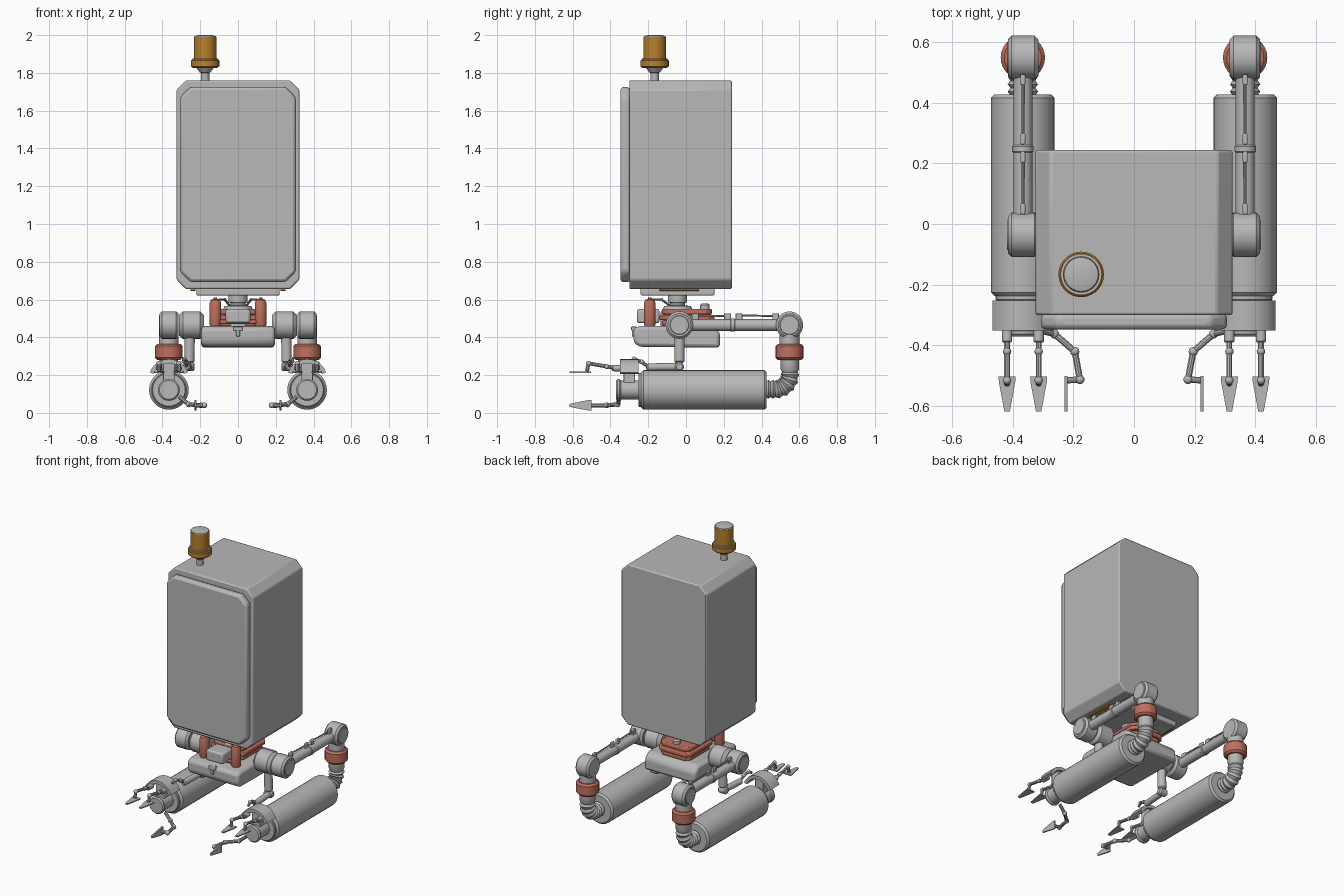
import bpy, bmesh, math
from mathutils import Vector

if "Cube" in bpy.data.objects:
    bpy.data.objects.remove(bpy.data.objects["Cube"])


def material(name, rgb):
    m = bpy.data.materials.new(name)
    m.diffuse_color = (*rgb, 1)
    m.use_nodes = True
    m.node_tree.nodes["Principled BSDF"].inputs["Base Color"].default_value = m.diffuse_color
    return m


GREY = material("light_grey", (0.48, 0.48, 0.48))
RED = material("brick_red", (0.52, 0.16, 0.11))
GOLD = material("amber", (0.48, 0.22, 0.025))


def finish(bm, name, mat, bevel=0, mirror=False):
    """Turn a bmesh into an object, optionally bevelled and mirrored in x."""
    bmesh.ops.recalc_face_normals(bm, faces=bm.faces)
    me = bpy.data.meshes.new(name)
    bm.to_mesh(me)
    bm.free()
    me.materials.append(mat)
    ob = bpy.data.objects.new(name, me)
    bpy.context.collection.objects.link(ob)
    if bevel:
        mod = ob.modifiers.new("bevel", 'BEVEL')
        mod.width, mod.segments, mod.limit_method = bevel, 2, 'ANGLE'
    if mirror:
        ob.modifiers.new("mirror", 'MIRROR').use_mirror_merge = False
    return ob


def tube(name, pts, radii, mat=GREY, mirror=False, n=28):
    """Sweep circles along a path; also serves as cylinder and lathe."""
    pts = [Vector(p) for p in pts]
    ref = Vector((1, 0, 0))
    if abs((pts[-1] - pts[0]).normalized().x) > 0.8:
        ref = Vector((0, 1, 0))
    bm, rings = bmesh.new(), []
    for i, (p, r) in enumerate(zip(pts, radii)):
        t = (pts[min(i + 1, len(pts) - 1)] - pts[max(i - 1, 0)]).normalized()
        u = ref.cross(t).normalized()
        v = t.cross(u)
        rings.append([bm.verts.new(p + r * (u * math.cos(a) + v * math.sin(a)))
                      for a in (2 * math.pi * k / n for k in range(n))])
    for a, b in zip(rings, rings[1:]):
        for k in range(n):
            bm.faces.new((a[k], a[(k + 1) % n], b[(k + 1) % n], b[k]))
    bm.faces.new(rings[0])
    bm.faces.new(rings[-1])
    return finish(bm, name, mat, 0, mirror)


def drum(name, a, b, r, mat=GREY, mirror=False, c=0.008):
    """Cylinder with chamfered rims."""
    a, b = Vector(a), Vector(b)
    d = (b - a).normalized() * c
    return tube(name, [a, a + d, b - d, b], [r - c, r, r, r - c], mat, mirror)


def chain(name, pts, r):
    """Thin mirrored rods with a round joint at every inner point."""
    for a, b in zip(pts, pts[1:]):
        tube(name + "_rod", [a, b], [r, r], GREY, True, 10)
    for p in pts[1:-1]:
        bm = bmesh.new()
        bmesh.ops.create_uvsphere(bm, u_segments=12, v_segments=8, radius=r * 1.4)
        bmesh.ops.translate(bm, verts=bm.verts, vec=p)
        finish(bm, name + "_joint", GREY, 0, True)


def prism(name, outline, axis, lo, hi, mat=GREY, bevel=0, mirror=False):
    """Extrude a 2D outline along an axis (0 x, 1 y, 2 z)."""
    bm, ends = bmesh.new(), []
    for h in (lo, hi):
        ends.append([bm.verts.new([*p[:axis], h, *p[axis:]]) for p in outline])
    n = len(outline)
    for k in range(n):
        bm.faces.new((ends[0][k], ends[0][(k + 1) % n], ends[1][(k + 1) % n], ends[1][k]))
    bm.faces.new(ends[0])
    bm.faces.new(ends[1])
    return finish(bm, name, mat, bevel, mirror)


def octagon(x0, x1, y0, y1, c):
    return [(x0 + c, y0), (x1 - c, y0), (x1, y0 + c), (x1, y1 - c),
            (x1 - c, y1), (x0 + c, y1), (x0, y1 - c), (x0, y0 + c)]


def block(name, x, y, z, mat=GREY, bevel=0.006, mirror=False):
    return prism(name, [(x[0], y[0]), (x[1], y[0]), (x[1], y[1]), (x[0], y[1])],
                 2, z[0], z[1], mat, bevel, mirror)


# Tall cabinet with raised front panel
prism("cabinet", octagon(-0.325, 0.325, 0.655, 1.76, 0.05), 1, -0.30, 0.243, GREY, 0.008)
prism("front_panel", octagon(-0.307, 0.307, 0.692, 1.725, 0.055), 1, -0.347, -0.295, GREY, 0.016)

# Beacon on the roof
BX, BY = -0.174, -0.166


def beacon(name, prof, mat):
    tube(name, [(BX, BY, z) for r, z in prof], [r for r, z in prof], mat)


beacon("beacon_stem", [(0.022, 1.75), (0.022, 1.80), (0.028, 1.802), (0.045, 1.825), (0.045, 1.835)], GREY)
beacon("beacon_base", [(0.062, 1.825), (0.075, 1.835), (0.075, 1.865), (0.07, 1.87)], GOLD)
beacon("beacon_ring", [(0.068, 1.865), (0.068, 1.877)], GREY)
beacon("beacon_lamp", [(0.06, 1.87), (0.06, 1.99)], GOLD)
beacon("beacon_cap", [(0.059, 1.989), (0.056, 1.995), (0.035, 2.0)], GREY)

# Mounting plate, amber pads and neck
block("mounting_plate", (-0.22, 0.22), (-0.24, 0.15), (0.622, 0.66))
block("amber_pad", (0.225, 0.252), (-0.14, 0.07), (0.646, 0.66), GOLD, 0.002, True)
NZ = [(0.09, 0.46), (0.09, 0.53), (0.07, 0.565), (0.04, 0.57), (0.04, 0.582), (0.05, 0.585), (0.05, 0.63)]
tube("neck", [(0, -0.045, z) for r, z in NZ], [r for r, z in NZ])

# Torso
prism("torso", [(-0.278, 0.45), (-0.278, 0.375), (-0.25, 0.35), (0.18, 0.345),
                (0.18, 0.425), (0.14, 0.46), (-0.24, 0.46)], 0, -0.195, 0.195, GREY, 0.018)
block("front_box", (-0.065, 0.065), (-0.26, -0.14), (0.475, 0.55), GREY, 0.012)
block("front_latch", (-0.025, 0.025), (-0.29, -0.26), (0.435, 0.458), GREY, 0.004)
block("latch_stem", (-0.01, 0.01), (-0.287, -0.26), (0.405, 0.44), GREY, 0.003)
drum("rear_knob", (0, 0.10, 0.54), (0, 0.10, 0.58), 0.025)

# Red bellows and canisters
for i in range(3):
    g = 0.012 * abs(i - 1)
    prism("bellows_layer", octagon(-0.125 + g, 0.125 - g, -0.14 + g, 0.15 - g, 0.03),
          2, 0.46 + 0.031 * i, 0.488 + 0.031 * i, RED, 0.007)
CAN = [(0.026, 0.455), (0.031, 0.47), (0.031, 0.58), (0.024, 0.598), (0.01, 0.604), (0.01, 0.612)]
tube("canister", [(0.12, -0.192, z) for r, z in CAN], [r for r, z in CAN], RED, True)
tube("canister_pipe", [(-0.12, -0.2, 0.482), (0.12, -0.2, 0.482)], [0.012] * 2, RED, n=12)
chain("neck_cable", [(0.10, -0.192, 0.60), (0.07, -0.13, 0.60), (0.03, -0.06, 0.55)], 0.006)

# Shoulders
drum("shoulder_inner", (0.18, -0.035, 0.465), (0.312, -0.035, 0.465), 0.073, GREY, True, 0.02)
drum("shoulder_outer", (0.315, -0.035, 0.465), (0.415, -0.035, 0.465), 0.073, GREY, True, 0.012)
drum("shoulder_cap", (0.40, -0.035, 0.465), (0.418, -0.035, 0.465), 0.052, GREY, True, 0.004)

# Upper arms in two sections, with slim actuators on top
AX = 0.366
for y0, y1 in ((0.02, 0.245), (0.25, 0.50)):
    drum("upper_arm", (AX, y0, 0.465), (AX, y1, 0.465), 0.031, GREY, True, 0.004)
    tube("actuator_rod", [(AX, y0 + 0.03, 0.517), (AX, y1 - 0.02, 0.512)], [0.005] * 2, GREY, True, 8)
    for y in (y0 + 0.03, y1 - 0.025):
        block("actuator_lug", (AX - 0.008, AX + 0.008), (y - 0.018, y + 0.018), (0.485, 0.527), GREY, 0.004, True)
drum("arm_collar", (AX, 0.235, 0.465), (AX, 0.26, 0.465), 0.035, GREY, True, 0.004)

# Elbows, red cuffs and ribbed hoses
EY = 0.548
drum("elbow", (0.315, EY, 0.465), (0.415, EY, 0.465), 0.072, GREY, True, 0.012)
drum("elbow_cap", (0.41, EY, 0.465), (0.419, EY, 0.465), 0.052, GREY, True, 0.003)
drum("elbow_post", (AX, EY, 0.35), (AX, EY, 0.44), 0.052, GREY, True)
drum("red_cuff", (AX, EY, 0.28), (AX, EY, 0.366), 0.073, RED, True, 0.012)
path = [(0.40 + 0.012 * i, 0.125) for i in range(7)]
path += [(0.472 + 0.078 * math.sin(a), 0.203 - 0.078 * math.cos(a))
         for a in (math.pi / 2 * k / 9 for k in range(1, 10))]
path += [(0.55, 0.215), (0.55, 0.23), (0.55, 0.285)]
hose_r = [0.05 if i % 2 else 0.041 for i in range(len(path) - 2)] + [0.049, 0.049]
tube("ribbed_hose", [(AX, y, z) for y, z in path], hose_r, GREY, True)

# Forearms and wrists
FZ = 0.122
drum("forearm", (AX, -0.237, FZ), (AX, 0.427, FZ), 0.105, GREY, True, 0.012)
drum("forearm_front_rim", (AX, -0.252, FZ), (AX, -0.23, FZ), 0.09, GREY, True, 0.004)
drum("wrist", (AX, -0.355, FZ), (AX, -0.24, FZ), 0.05, GREY, True)
drum("wrist_flange", (AX, -0.37, FZ), (AX, -0.345, FZ), 0.058, GREY, True)

# Curved hand guard above each wrist
arc = [math.radians(20 + 14 * k) for k in range(11)]
guard = [(AX + r * math.cos(a), 0.178 + r * math.sin(a))
         for r, seq in ((0.107, arc), (0.085, arc[::-1])) for a in seq]
prism("hand_guard", guard, 1, -0.35, -0.252, GREY, 0, True)
block("guard_bracket", (AX - 0.03, AX + 0.03), (-0.33, -0.27), (0.15, 0.272), GREY, 0.005, True)

# Two upper fingers per hand
for fx in (AX - 0.052, AX + 0.052):
    drum("finger_base", (fx, -0.39, 0.238), (fx, -0.335, 0.235), 0.017, GREY, True, 0.004)
    chain("finger", [(fx, -0.38, 0.238), (fx, -0.42, 0.246), (fx, -0.515, 0.262), (fx, -0.525, 0.22)], 0.01)
    prism("finger_claw", [(fx - 0.028, -0.502), (fx + 0.028, -0.502), (fx + 0.027, -0.52), (fx + 0.009, -0.617),
                          (fx - 0.009, -0.617), (fx - 0.027, -0.52)], 2, 0.211, 0.219, GREY, 0, True)

# Inner thumbs
chain("thumb", [(0.31, -0.35, 0.085), (0.262, -0.362, 0.045), (0.195, -0.42, 0.04),
                (0.178, -0.512, 0.04), (0.226, -0.515, 0.04)], 0.011)
prism("thumb_claw", [(-0.50, 0.012), (-0.50, 0.068), (-0.52, 0.067), (-0.617, 0.048),
                     (-0.617, 0.032), (-0.52, 0.013)], 0, 0.219, 0.229, GREY, 0, True)

# Small helper arms hanging from the shoulders
drum("helper_upper", (0.255, -0.035, 0.42), (0.258, -0.035, 0.265), 0.027, GREY, True)
drum("helper_elbow", (0.23, -0.035, 0.245), (0.29, -0.035, 0.245), 0.024, GREY, True)
drum("helper_forearm", (0.262, -0.02, 0.245), (0.272, -0.21, 0.242), 0.02, GREY, True)
chain("helper_hand", [(0.272, -0.20, 0.245), (0.275, -0.235, 0.27), (0.285, -0.275, 0.285),
                      (0.29, -0.30, 0.27)], 0.009)

# Smooth shading with sharp edges kept
for ob in bpy.data.objects:
    ob.select_set(True)
bpy.context.view_layer.objects.active = bpy.data.objects["cabinet"]
bpy.ops.object.shade_smooth_by_angle()
